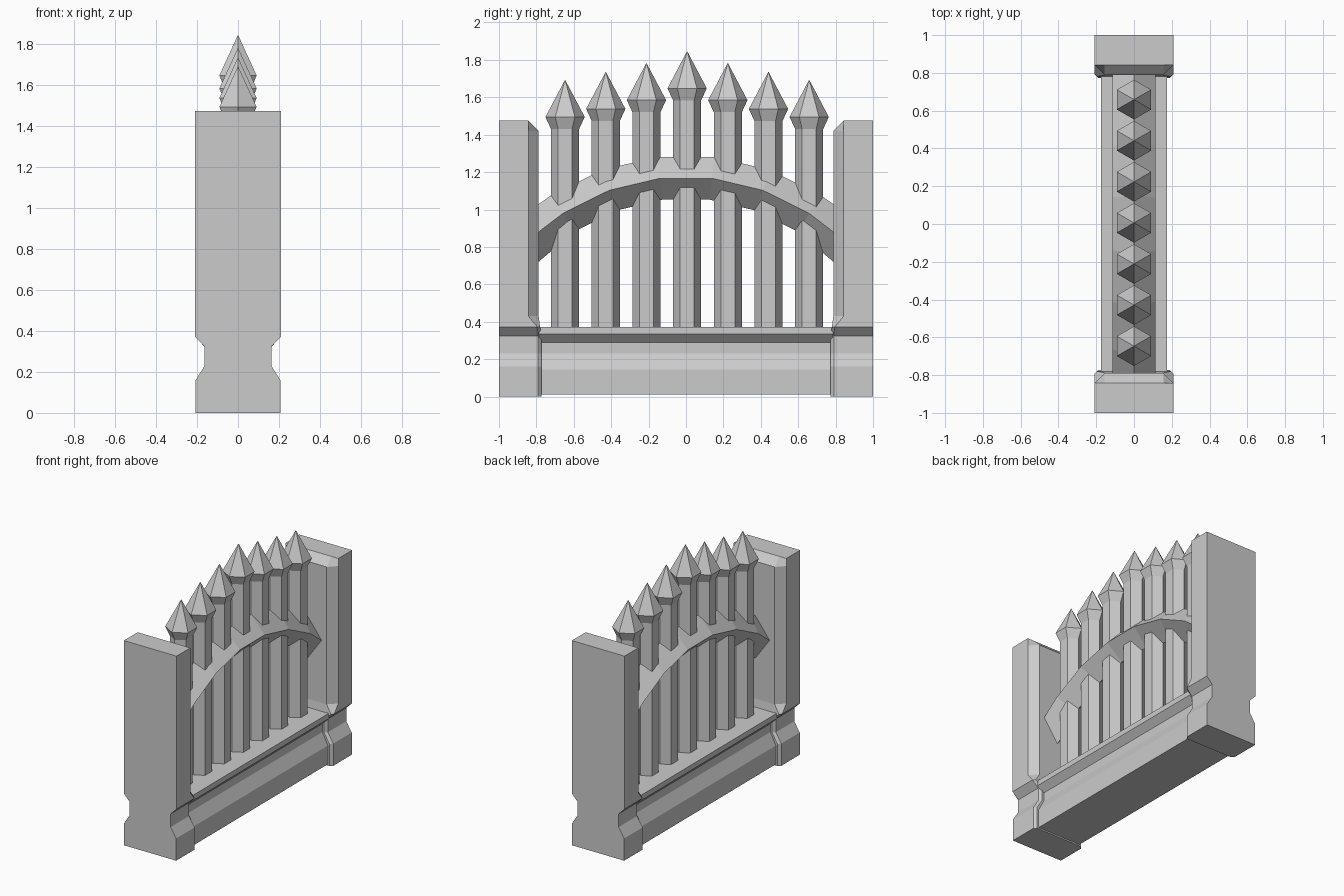
import bpy, bmesh
from math import sin, cos, pi, sqrt

if "Cube" in bpy.data.objects:
    bpy.data.objects.remove(bpy.data.objects["Cube"])


def loft(name, rings):
    """Skin a list of equal-length closed rings and cap both ends."""
    bm = bmesh.new()
    loops = [[bm.verts.new(p) for p in ring] for ring in rings]
    n = len(loops[0])
    for a, b in zip(loops, loops[1:]):
        for i in range(n):
            j = (i + 1) % n
            bm.faces.new((a[i], a[j], b[j], b[i]))
    bm.faces.new(loops[0])
    bm.faces.new(loops[-1])
    bmesh.ops.remove_doubles(bm, verts=bm.verts, dist=0.0005)
    bmesh.ops.recalc_face_normals(bm, faces=bm.faces)
    mesh = bpy.data.meshes.new(name)
    bm.to_mesh(mesh)
    bm.free()
    obj = bpy.data.objects.new(name, mesh)
    bpy.context.collection.objects.link(obj)
    return obj


def post_ring(z, w, inner, cx, cy, side):
    """Post section with its two inner corners cut by cx, cy."""
    pts = [(-w, 1), (w, 1), (w, inner + cy), (w - cx, inner),
           (-w + cx, inner), (-w, inner + cy)]
    return [(x, y * side, z) for x, y in pts]


# End posts: waisted foot, then tall block with stopped chamfers
POST = [
    (0.00, 0.207, 0.772, 0.018, 0.018),
    (0.16, 0.207, 0.772, 0.018, 0.018),
    (0.23, 0.163, 0.772, 0.018, 0.018),
    (0.325, 0.163, 0.772, 0.018, 0.018),
    (0.372, 0.210, 0.780, 0.015, 0.015),
    (0.43, 0.210, 0.788, 0.055, 0.055),
    (1.42, 0.210, 0.788, 0.055, 0.055),
    (1.475, 0.210, 0.843, 0.055, 0.0),
]
for label, side in (("front_post", -1), ("back_post", 1)):
    loft(label, [post_ring(*p, side) for p in POST])

# Plinth beam between the posts
half = [(0.176, 0.01), (0.176, 0.145), (0.132, 0.23),
        (0.132, 0.29), (0.176, 0.335), (0.176, 0.373)]
profile = half + [(-x, z) for x, z in reversed(half)]
loft("plinth_beam", [[(x, y, z) for x, z in profile] for y in (-0.785, 0.785)])

# Arched rail with diamond cross-section
R, D, CZ, SEGS, SPAN = 1.205, 0.115, -0.03, 7, 0.81
rings = []
for k in range(SEGS + 1):
    a = SPAN * (2 * k / SEGS - 1)
    ring = []
    for x, dr in ((D, 0), (0, D), (-D, 0), (0, -D)):
        r = R + dr
        y = r * sin(a)
        if k in (0, SEGS):
            y = 0.8 if a > 0 else -0.8
        ring.append((x, y, CZ + sqrt(r * r - y * y)))
    rings.append(ring)
loft("arched_rail", rings)

# Hexagonal pickets with spear tips
TIPS = [1.845, 1.782, 1.735, 1.692]
for i in range(-3, 4):
    y0, tip = 0.006 + 0.2175 * i, TIPS[abs(i)]
    sections = [(0.365, 0.075), (tip - 0.262, 0.075),
                (tip - 0.197, 0.105), (tip, 0.001)]
    loft(f"picket_{i + 4}", [
        [(r * sin(k * pi / 3), y0 + r * cos(k * pi / 3), z) for k in range(6)]
        for z, r in sections])
